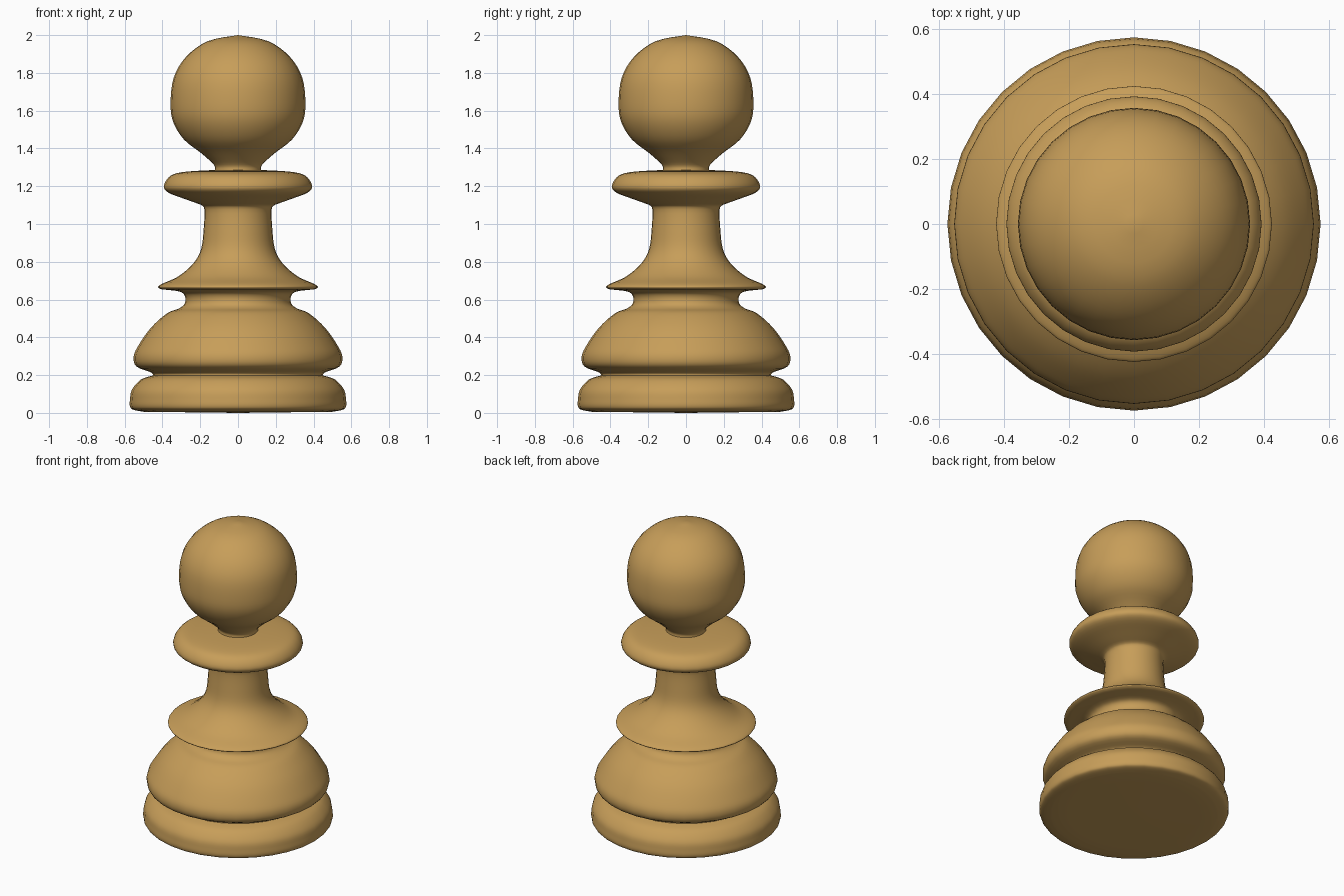
import bpy
import bmesh
from math import tau
from mathutils import Vector

SIDES = 32
STEPS = 4

default = bpy.data.objects.get("Cube")
if default:
    bpy.data.objects.remove(default, do_unlink=True)

# Turned profile as (radius, height), from the underside up.
# Each section is a smooth curve; sections meet in a crease.
underside = [(0, 0), (.5, .006)]
foot_ring = [(.5, .006), (.555, .017), (.572, .034), (.572, .07), (.561, .124),
             (.513, .177), (.45, .198)]
lower_bulb = [(.45, .198), (.46, .214), (.538, .246), (.552, .3), (.524, .362),
              (.46, .452), (.376, .527), (.312, .553), (.282, .58), (.282, .62),
              (.312, .643), (.405, .654)]
flared_stem = [(.405, .654), (.424, .665), (.405, .682), (.317, .722), (.238, .79),
               (.196, .865), (.182, .97), (.178, 1.077), (.196, 1.102)]
collar = [(.196, 1.102), (.275, 1.13), (.37, 1.167), (.392, 1.204), (.355, 1.257),
          (.275, 1.277), (.122, 1.286)]
head = [(.122, 1.286), (.129, 1.315), (.196, 1.376), (.286, 1.447), (.343, 1.54),
        (.357, 1.64), (.34, 1.775), (.275, 1.885), (.16, 1.968), (0, 2)]


def smooth_curve(points):
    """Catmull-Rom curve through the points, without the last one."""
    pts = [Vector(p) for p in points]
    pts = [pts[0]] + pts + [pts[-1]]
    curve = []
    for a, b, c, d in zip(pts, pts[1:], pts[2:], pts[3:]):
        start_tangent, end_tangent = (c - a) / 2, (d - b) / 2
        for i in range(STEPS):
            t = i / STEPS
            ease = t * t * (3 - 2 * t)
            curve.append(b.lerp(c, ease)
                         + start_tangent * t * (1 - t) ** 2
                         - end_tangent * t * t * (1 - t))
    return curve


def lathe(name, profile):
    """Spin a profile around the z axis into a closed surface."""
    bm = bmesh.new()
    verts = [bm.verts.new((p.x, 0, p.y)) for p in profile]
    edges = [bm.edges.new(pair) for pair in zip(verts, verts[1:])]
    bmesh.ops.spin(bm, geom=verts + edges, cent=(0, 0, 0), axis=(0, 0, 1),
                   angle=tau, steps=SIDES, use_duplicate=False)
    bmesh.ops.remove_doubles(bm, verts=bm.verts, dist=0.0005)
    bmesh.ops.recalc_face_normals(bm, faces=bm.faces)
    mesh = bpy.data.meshes.new(name)
    bm.to_mesh(mesh)
    bm.free()
    obj = bpy.data.objects.new(name, mesh)
    bpy.context.collection.objects.link(obj)
    return obj


# Warm boxwood colour
wood = bpy.data.materials.new("boxwood")
wood.use_nodes = True
wood.diffuse_color = (.57, .34, .1, 1)
shader = wood.node_tree.nodes["Principled BSDF"]
shader.inputs["Base Color"].default_value = wood.diffuse_color
shader.inputs["Roughness"].default_value = .5

# One continuous turned piece
profile = []
for section in (underside, foot_ring, lower_bulb, flared_stem, collar, head):
    profile += smooth_curve(section)
profile.append(Vector(head[-1]))

pawn = lathe("turned_pawn", profile)
pawn.data.materials.append(wood)
bpy.ops.object.select_all(action='DESELECT')
pawn.select_set(True)
bpy.context.view_layer.objects.active = pawn
bpy.ops.object.shade_smooth_by_angle(angle=tau / 6)
